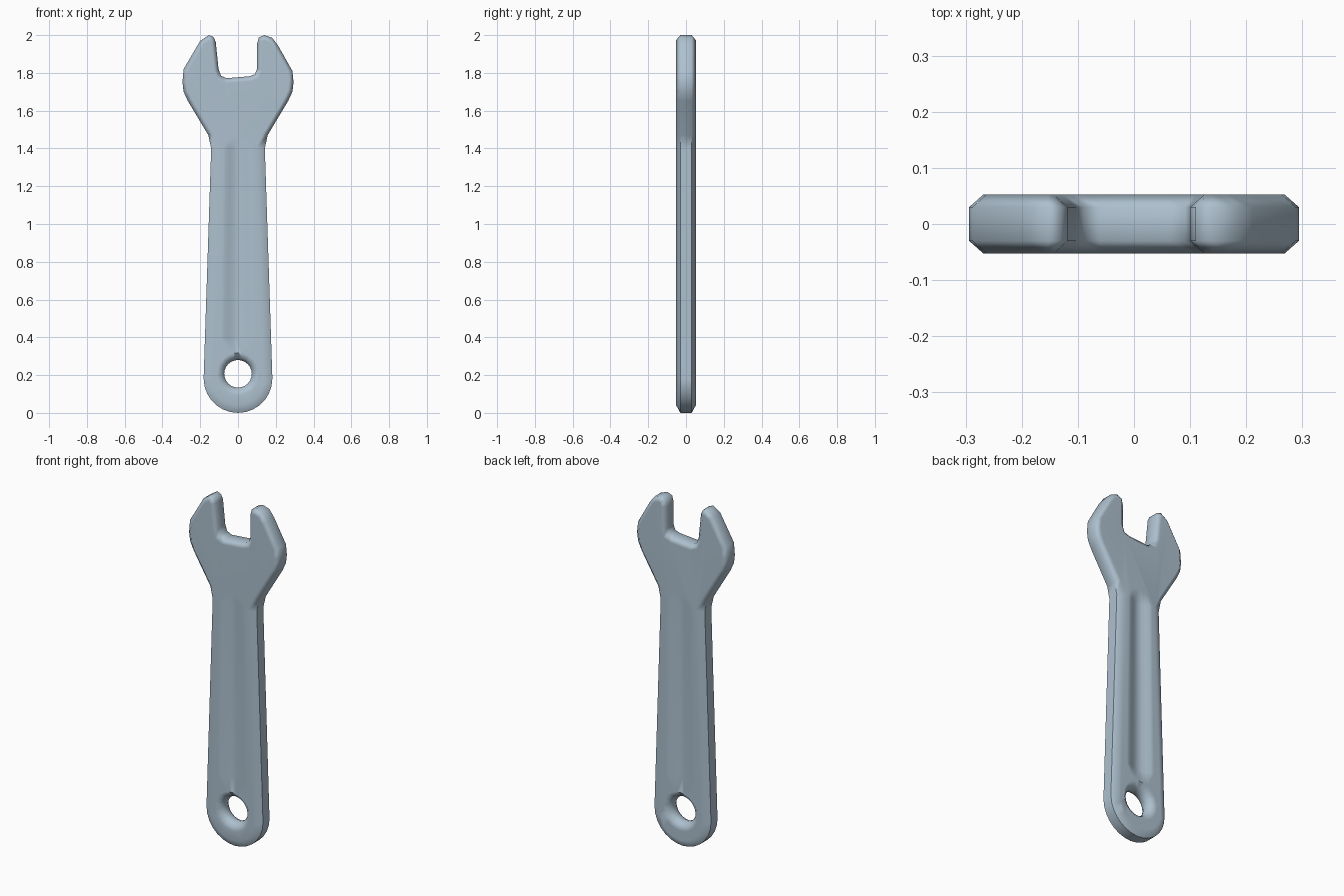
import bpy, bmesh, math
from mathutils import Vector

if "Cube" in bpy.data.objects:
    bpy.data.objects.remove(bpy.data.objects["Cube"])

steel = bpy.data.materials.new("blue grey steel")
steel.diffuse_color = (0.42, 0.53, 0.62, 1)
steel.use_nodes = True
steel.node_tree.nodes["Principled BSDF"].inputs["Base Color"].default_value = steel.diffuse_color


def make(name, bm):
    bmesh.ops.recalc_face_normals(bm, faces=bm.faces)
    me = bpy.data.meshes.new(name)
    bm.to_mesh(me)
    bm.free()
    ob = bpy.data.objects.new(name, me)
    bpy.context.collection.objects.link(ob)
    me.materials.append(steel)
    return ob


def loft(name, rings, closed=False):
    """Skin a list of equal-length point rings; cap the ends unless closed."""
    bm = bmesh.new()
    vs = [[bm.verts.new(p) for p in r] for r in rings]
    n = len(vs[0])
    pairs = list(zip(vs, vs[1:])) + ([(vs[-1], vs[0])] if closed else [])
    for a, b in pairs:
        for i in range(n):
            j = (i + 1) % n
            bm.faces.new((a[i], a[j], b[j], b[i]))
    if not closed:
        bm.faces.new(vs[0])
        bm.faces.new(vs[-1])
    return make(name, bm)


def inset(pts):
    """Mitred inward offset of a counter-clockwise outline, wider on the handle."""
    out = []
    for i, p in enumerate(pts):
        a = (p - pts[i - 1]).normalized()
        b = (pts[(i + 1) % len(pts)] - p).normalized()
        na, nb = Vector((-a.y, a.x)), Vector((-b.y, b.x))
        d = 0.042 if p.y < 1.45 else 0.026
        out.append(p + (na + nb) * d / (1 + na.dot(nb)))
    return out


# Outline: rounded handle end, then the open jaws, counter-clockwise
R = 0.182
outline = [Vector((R * math.cos(t), R + R * math.sin(t)))
           for t in [math.pi * (1 + k / 14) for k in range(15)]]
outline += [Vector(p) for p in [
    (0.142, 1.40), (0.157, 1.47), (0.265, 1.65), (0.288, 1.70), (0.294, 1.75), (0.288, 1.81),
    (0.212, 1.945), (0.182, 1.985), (0.14, 2.0), (0.11, 1.988), (0.1, 1.95),
    (0.1, 1.82), (0.09, 1.793), (0.06, 1.782), (-0.06, 1.772), (-0.09, 1.785), (-0.103, 1.82),
    (-0.118, 1.965), (-0.13, 1.99), (-0.155, 2.0), (-0.2, 1.97),
    (-0.288, 1.82), (-0.294, 1.75), (-0.288, 1.70), (-0.265, 1.65), (-0.157, 1.47), (-0.142, 1.40)]]
inner = inset(outline)
H = 0.053
rings = [[(p.x, y, p.y) for p in r] for r, y in
         ((inner, -H), (outline, -0.03), (outline, 0.03), (inner, H))]
wrench = loft("wrench_body", rings)

# Hanging hole with a countersink on both faces
prof = [(0.125, -0.07), (0.112, -H), (0.084, -0.032), (0.073, -0.012),
        (0.073, 0.012), (0.084, 0.032), (0.112, H), (0.125, 0.07)]
cutters = [loft("hole_cutter", [[(r * math.cos(k * math.pi / 12), y, 0.207 + r * math.sin(k * math.pi / 12))
                                 for k in range(24)] for r, y in prof])]

# Shallow round-bottomed groove along both sides of the handle
for name, s in (("front_groove_cutter", -1), ("back_groove_cutter", 1)):
    sections = []
    for z, w, d in ((0.31, 0.075, -0.002), (0.40, 0.098, 0.024), (1.40, 0.084, 0.024), (1.475, 0.06, -0.002)):
        sec = [(-w, s * 0.08, z)]
        for k in range(-4, 5):
            t = k / 4
            sec.append((w * t, s * (H + 0.001 - (d + 0.001) * (0.5 + 0.5 * math.cos(math.pi * t))), z))
        sections.append(sec + [(w, s * 0.08, z)])
    cutters.append(loft(name, sections))

bpy.context.view_layer.objects.active = wrench
wrench.select_set(True)
for c in cutters:
    m = wrench.modifiers.new(c.name, 'BOOLEAN')
    m.operation, m.solver, m.object = 'DIFFERENCE', 'EXACT', c
    bpy.ops.object.modifier_apply(modifier=m.name)
    bpy.data.objects.remove(c)
bpy.ops.object.shade_smooth_by_angle(angle=math.radians(50))
w = wrench.modifiers.new("even_shading", 'WEIGHTED_NORMAL')
w.keep_sharp = True
